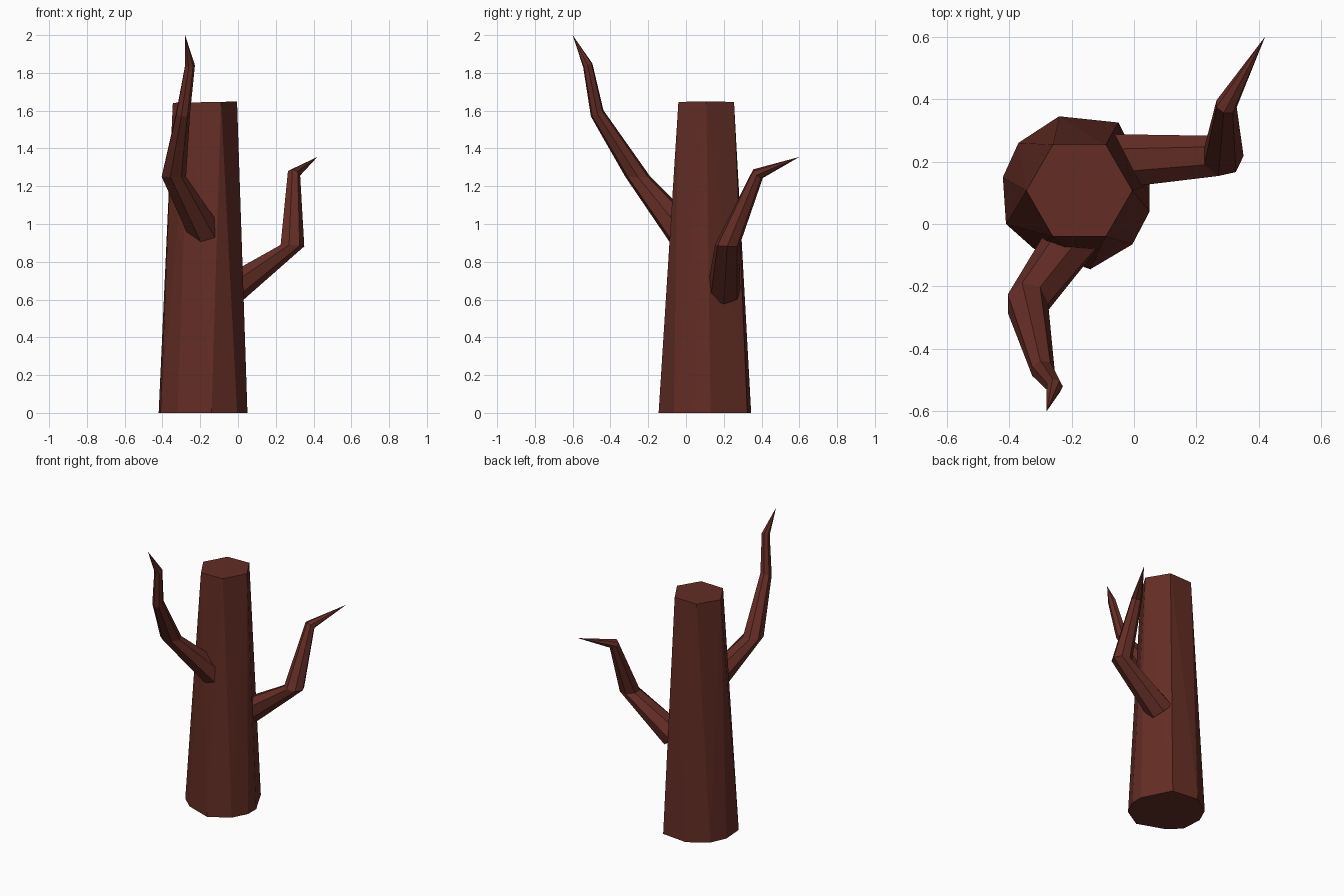
import bpy, bmesh, math
from mathutils import Vector

cube = bpy.data.objects.get("Cube")
if cube:
    bpy.data.objects.remove(cube)

bark = bpy.data.materials.new("dark_red_bark")
bark.use_nodes = True
colour = (0.125, 0.026, 0.018, 1)
bark.diffuse_color = colour
bark.node_tree.nodes["Principled BSDF"].inputs["Base Color"].default_value = colour


def finish(name, bm):
    bmesh.ops.recalc_face_normals(bm, faces=bm.faces[:])
    mesh = bpy.data.meshes.new(name)
    bm.to_mesh(mesh)
    bm.free()
    mesh.materials.append(bark)
    obj = bpy.data.objects.new(name, mesh)
    bpy.context.collection.objects.link(obj)
    return obj


def branch(name, joints, tip, sides=7):
    """Tapering tube through (centre, radius, ring normal) joints, closed to a point."""
    bm = bmesh.new()
    rings = []
    for centre, radius, normal in joints:
        n = Vector(normal).normalized()
        u = (Vector((1, 0, 0)) - n * n.x).normalized()
        v = n.cross(u)
        ring = []
        for i in range(sides):
            a = math.tau * i / sides
            ring.append(bm.verts.new(Vector(centre) + radius * (u * math.cos(a) + v * math.sin(a))))
        rings.append(ring)
    point = bm.verts.new(tip)
    bm.faces.new(rings[0])
    for i in range(sides):
        j = (i + 1) % sides
        for low, high in zip(rings, rings[1:]):
            bm.faces.new((low[i], low[j], high[j], high[i]))
        bm.faces.new((rings[-1][i], rings[-1][j], point))
    return finish(name, bm)


# Trunk: irregular base faceted up to a hexagonal cut top
base = [(-0.42, 0.15), (-0.37, 0.26), (-0.24, 0.345), (-0.05, 0.325), (0.05, 0.13),
        (0.05, 0.04), (-0.005, -0.065), (-0.14, -0.145), (-0.32, -0.08), (-0.41, 0.0)]
bm = bmesh.new()
for x, y in base:
    bm.verts.new((x, y, 0))
for i in range(6):
    a = math.tau * i / 6
    x = -0.175 + 0.17 * math.cos(a)
    bm.verts.new((x, 0.107 + 0.17 * math.sin(a), 1.645 + 0.02 * (x + 0.175)))
bmesh.ops.convex_hull(bm, input=bm.verts[:])
bmesh.ops.dissolve_limit(bm, angle_limit=0.02, verts=bm.verts[:], edges=bm.edges[:])
finish("trunk", bm)

# Side branch: out to the left, up, then kinked backwards
branch("side_branch", [
    ((-0.06, 0.20, 0.64), 0.09, (0.7, 0, 0.7)),
    ((0.285, 0.218, 0.885), 0.066, (0.05, 0.05, 1)),
    ((0.295, 0.380, 1.265), 0.035, (0.3, 0.8, 0.9)),
], (0.42, 0.60, 1.355))

# Front branch: forwards and up, with a crooked end
branch("front_branch", [
    ((-0.175, -0.02, 0.96), 0.09, (-0.35, -0.6, 0.7)),
    ((-0.343, -0.255, 1.25), 0.068, (0, 0, 1)),
    ((-0.292, -0.47, 1.585), 0.038, (0.1, -0.5, 1)),
    ((-0.255, -0.52, 1.84), 0.027, (0, -0.4, 1)),
], (-0.28, -0.60, 2.0))
